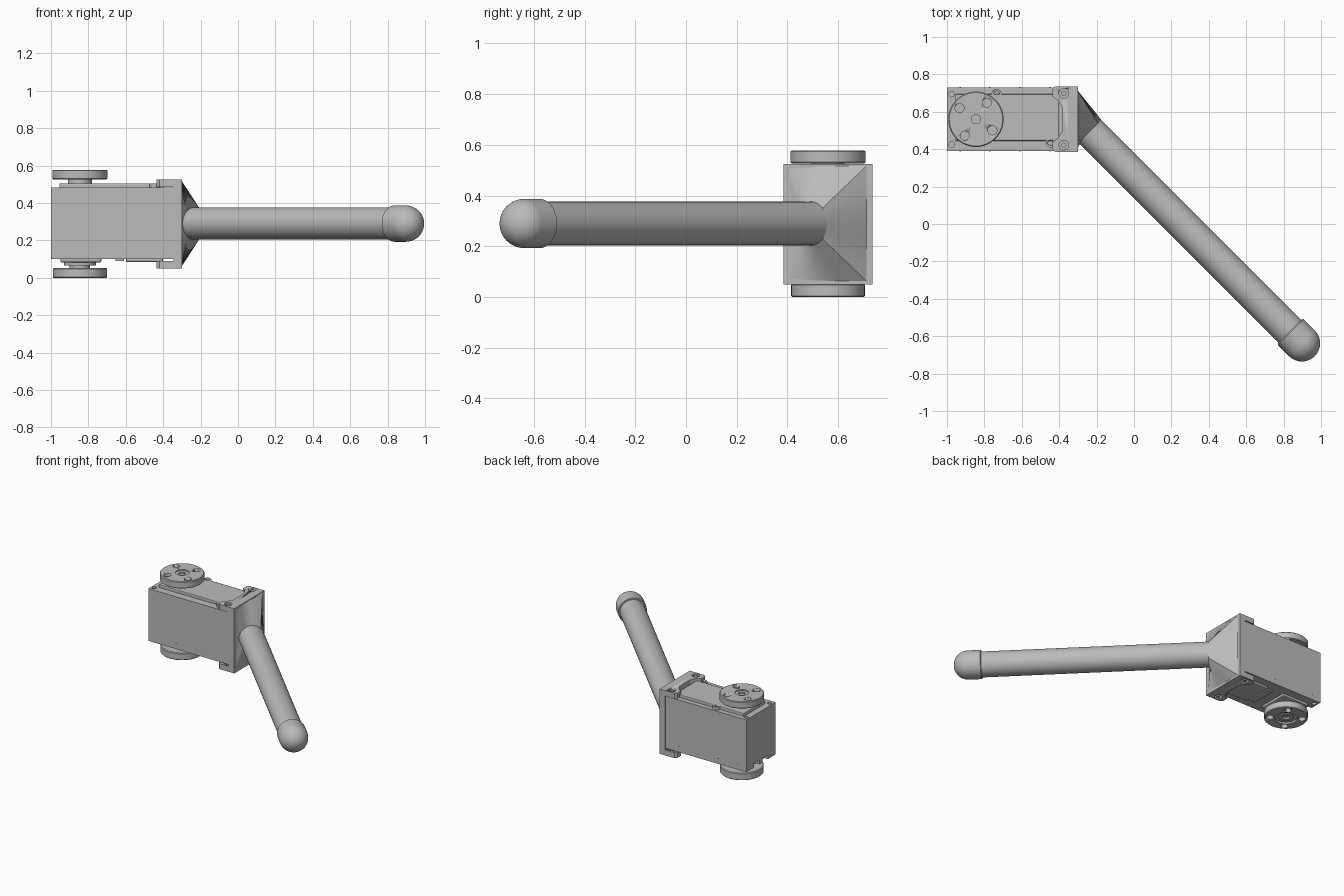
import bpy
import bmesh
from math import pi, cos, sin, radians
from mathutils import Matrix, Vector

if "Cube" in bpy.data.objects:
    bpy.data.objects.remove(bpy.data.objects["Cube"], do_unlink=True)

grey = bpy.data.materials.new("matte grey")
grey.use_nodes = True
grey.diffuse_color = (0.5, 0.5, 0.5, 1)
grey.node_tree.nodes["Principled BSDF"].inputs["Base Color"].default_value = (0.5, 0.5, 0.5, 1)

AXIS_X, MID_Y, MID_Z = -0.845, 0.56, 0.29
SLANT = Vector((1, -1, 0)).normalized()
SIDE = Vector((1, 1, 0)).normalized()


def finish(name, bm, smooth=True):
    bmesh.ops.recalc_face_normals(bm, faces=bm.faces)
    mesh = bpy.data.meshes.new(name)
    bm.to_mesh(mesh)
    bm.free()
    mesh.materials.append(grey)
    ob = bpy.data.objects.new(name, mesh)
    bpy.context.collection.objects.link(ob)
    if smooth:
        bpy.ops.object.select_all(action="DESELECT")
        ob.select_set(True)
        bpy.context.view_layer.objects.active = ob
        bpy.ops.object.shade_smooth_by_angle(angle=radians(30))
    return ob


def box(name, x, y, z, bevel=0):
    bm = bmesh.new()
    bmesh.ops.create_cube(bm, size=1)
    for v in bm.verts:
        v.co = [(r[0] + r[1]) / 2 + c * (r[1] - r[0]) for r, c in zip((x, y, z), v.co)]
    if bevel:
        bmesh.ops.bevel(bm, geom=bm.edges[:], offset=bevel, segments=2, affect="EDGES", profile=0.5)
    return finish(name, bm, False)


def prism(name, points, z0, z1):
    bm = bmesh.new()
    base = bm.faces.new([bm.verts.new((x, y, z0)) for x, y in points])
    top = bmesh.ops.extrude_face_region(bm, geom=[base])["geom"]
    moved = [g for g in top if isinstance(g, bmesh.types.BMVert)]
    bmesh.ops.translate(bm, verts=moved, vec=(0, 0, z1 - z0))
    return finish(name, bm)


def lathe(name, profile, matrix, steps=64):
    # profile is (radius, height), turned about local z
    bm = bmesh.new()
    verts = [bm.verts.new((r, 0, h)) for r, h in profile]
    edges = [bm.edges.new(pair) for pair in zip(verts, verts[1:])]
    bmesh.ops.spin(bm, geom=verts + edges, cent=(0, 0, 0), axis=(0, 0, 1),
                   angle=2 * pi, steps=steps, use_merge=True)
    bmesh.ops.remove_doubles(bm, verts=bm.verts, dist=0.0001)
    bm.transform(matrix)
    return finish(name, bm)


def rod(name, x, y, r, z0, z1, steps=24):
    return lathe(name, [(0, z0), (r, z0), (r, z1), (0, z1)], Matrix.Translation((x, y, 0)), steps)


def cut(target, cutters):
    for c in cutters:
        mod = target.modifiers.new("cut", "BOOLEAN")
        mod.operation, mod.solver, mod.object = "DIFFERENCE", "EXACT", c
        bpy.context.view_layer.objects.active = target
        bpy.ops.object.modifier_apply(modifier=mod.name)
        bpy.data.objects.remove(c, do_unlink=True)


# Motor housing with corner screw holes and cable notches
body = box("motor_body", (-1, -0.34), (0.39, 0.73), (0.10, 0.483))
holes = [rod("hole", -0.975, y, 0.015, z, z + 0.08) for y in (0.425, 0.695) for z in (0.06, 0.443)]
notches = [box("notch", (-1.02, -0.97), (y - 0.03, y + 0.03), (0.08, 0.13)) for y in (0.51, 0.61)]
cut(body, holes + notches)

# Raised covers above and below
box("top_cover", (-0.955, -0.40), (0.445, 0.695), (0.47, 0.505), 0.006)
box("bottom_cover", (-0.60, -0.40), (0.45, 0.67), (0.084, 0.12), 0.01)
box("bottom_axle_cover", (-0.95, -0.73), (0.45, 0.67), (0.082, 0.12), 0.01)
box("cable_connector", (-0.655, -0.61), (0.47, 0.65), (0.09, 0.12))
for x, y in ((-0.735, 0.695), (-0.445, 0.435)):
    boss = rod("cover_screw_boss", x, y, 0.027, 0.47, 0.505)
    cut(boss, [rod("hole", x, y, 0.015, 0.495, 0.52)])

# Tiny pins along both sides
for i in range(4):
    for y in (0.39, 0.73):
        x = -0.93 + i * 0.16
        box("side_pin", (x - 0.004, x + 0.004), (y - 0.002, y + 0.002), (0.136, 0.144))

# Round horns on the axle, above and below
at_axle = Matrix.Translation((AXIS_X, MID_Y, 0))
rod("top_axle", AXIS_X, MID_Y, 0.065, 0.48, 0.535, 48)
rod("bottom_axle", AXIS_X, MID_Y, 0.055, 0.045, 0.11, 48)
rod("bottom_axle_collar", AXIS_X, MID_Y, 0.085, 0.066, 0.086, 48)
top_horn = lathe("top_horn", [(0, 0.527), (0.143, 0.527), (0.148, 0.532), (0.148, 0.573),
                              (0.143, 0.578), (0.046, 0.578), (0.046, 0.571), (0.024, 0.571),
                              (0.024, 0.56), (0, 0.56)], at_axle)
bottom_horn = lathe("bottom_horn", [(0, 0.02), (0.024, 0.02), (0.024, 0.006), (0.05, 0.006),
                                    (0.05, 0.012), (0.075, 0.012), (0.075, 0), (0.14, 0),
                                    (0.145, 0.005), (0.145, 0.048), (0.14, 0.053), (0, 0.053)], at_axle)
for horn, z in ((top_horn, 0.545), (bottom_horn, -0.02)):
    cut(horn, [rod("hole", AXIS_X + 0.106 * cos(radians(56 + 90 * i)),
                   MID_Y + 0.106 * sin(radians(56 + 90 * i)), 0.024, z, z + 0.055) for i in range(4)])

# Bracket: end plate with a notched flange at top and bottom
box("bracket_plate", (-0.346, -0.30), (0.385, 0.735), (0.05, 0.525))
half = [(-0.30, 0.175), (-0.42, 0.175), (-0.435, 0.16), (-0.435, 0.12), (-0.41, 0.105),
        (-0.395, 0.08), (-0.385, 0.065)]
outline = [(x, MID_Y + d) for x, d in half] + [(x, MID_Y - d) for x, d in reversed(half)]
for label, z0, z1 in (("top", 0.487, 0.525), ("bottom", 0.05, 0.09)):
    flange = prism(label + "_flange", outline, z0, z1)
    screws = [(-0.375, MID_Y + d) for d in (0.138, -0.138)]
    cut(flange, [rod("hole", x, y, 0.026, z0 - 0.02, z1 + 0.02) for x, y in screws])
    for x, y in screws:
        rod(label + "_flange_screw", x, y, 0.013, z0, z1 - 0.005 if label == "top" else z1)

# Neck blending the rectangular plate into the round arm
neck_end = Vector((-0.235, 0.495, MID_Z))
bm = bmesh.new()
rings = [[], []]
for i in range(48):
    c, s = cos(2 * pi * i / 48), sin(2 * pi * i / 48)
    m = max(abs(c), abs(s))
    rings[0].append(bm.verts.new((-0.302, MID_Y + 0.155 * c / m, MID_Z + 0.23 * s / m)))
    rings[1].append(bm.verts.new(neck_end + SIDE * 0.086 * c + Vector((0, 0, 0.086 * s))))
for i in range(48):
    j = (i + 1) % 48
    bm.faces.new((rings[0][i], rings[0][j], rings[1][j], rings[1][i]))
for ring in rings:
    bm.faces.new(ring)
finish("arm_neck", bm)

# Slanted arm and its rounded foot
tip = Vector((0.898, -0.638, MID_Z))
turn = SLANT.to_track_quat("Z", "Y").to_matrix().to_4x4()
length = (tip - neck_end).length
lathe("arm_tube", [(0, 0), (0.086, 0), (0.086, length), (0, length)],
      Matrix.Translation(neck_end) @ turn)
dome = [(0.097 * cos(radians(a)), 0.097 * sin(radians(a))) for a in range(0, 91, 6)]
lathe("foot_cap", [(0, -0.09), (0.093, -0.09), (0.097, -0.086)] + dome,
      Matrix.Translation(tip) @ turn)
